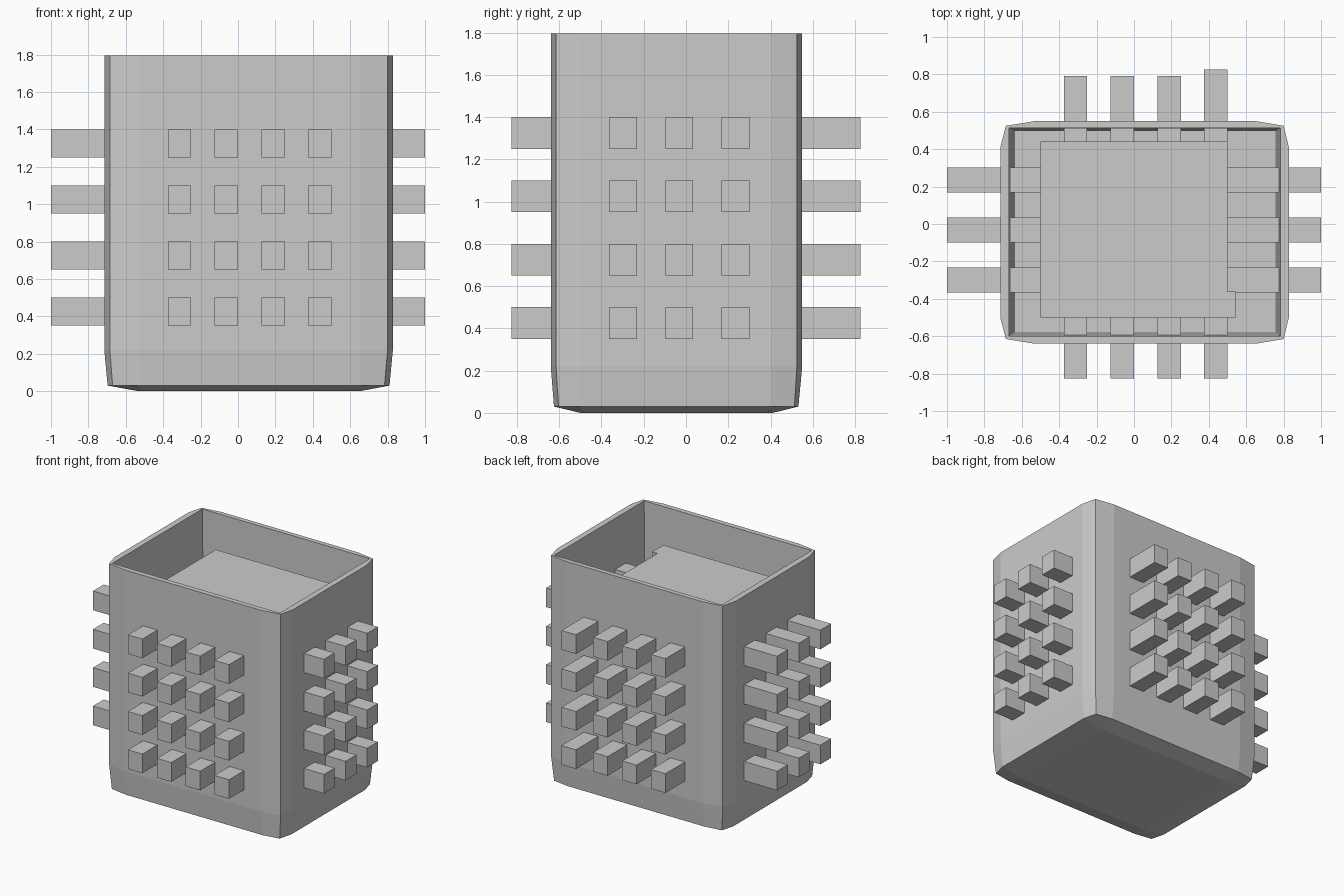
import bpy, bmesh

if "Cube" in bpy.data.objects:
    bpy.data.objects.remove(bpy.data.objects["Cube"])

def make_object(name, bm):
    bmesh.ops.recalc_face_normals(bm, faces=bm.faces)
    mesh = bpy.data.meshes.new(name)
    bm.to_mesh(mesh)
    bm.free()
    obj = bpy.data.objects.new(name, mesh)
    bpy.context.collection.objects.link(obj)
    return obj

def bar(name, x0, x1, y0, y1, z0, z1):
    bm = bmesh.new()
    bmesh.ops.create_cube(bm, size=1)
    for v in bm.verts:
        v.co = (x0 if v.co.x < 0 else x1,
                y0 if v.co.y < 0 else y1,
                z0 if v.co.z < 0 else z1)
    return make_object(name, bm)

# Flat span of the casing sides, shared by every ring
XA, XB, YA, YB = -0.53, 0.65, -0.50, 0.41

def ring(bm, side, corner, z):
    """Twelve points: one per corner and two along each side."""
    sx0, sx1, sy0, sy1 = side
    cx0, cx1, cy0, cy1 = corner
    pts = [(cx0, cy0), (XA, sy0), (XB, sy0),
           (cx1, cy0), (sx1, YA), (sx1, YB),
           (cx1, cy1), (XB, sy1), (XA, sy1),
           (cx0, cy1), (sx0, YB), (sx0, YA)]
    return [bm.verts.new((x, y, z)) for x, y in pts]

def bridge(bm, a, b):
    n = len(a)
    for i in range(n):
        j = (i + 1) % n
        bm.faces.new((a[i], a[j], b[j], b[i]))

# Casing: faceted outer shell, thin rim, tapered cavity
bm = bmesh.new()
full = ((-0.715, 0.828, -0.64, 0.55), (-0.685, 0.80, -0.615, 0.525))
low = ((-0.697, 0.81, -0.625, 0.532), (-0.67, 0.783, -0.603, 0.513))
inner = ((-0.668, 0.782, -0.60, 0.513),) * 2
deep = ((-0.637, 0.757, -0.577, 0.497),) * 2
base = ((XA, XB, YA, YB),)
rings = [ring(bm, *low, 0.03), ring(bm, *full, 0.22), ring(bm, *full, 1.795),
         ring(bm, *inner, 1.795), ring(bm, *deep, 0.05)]
for a, b in zip(rings, rings[1:]):
    bridge(bm, a, b)
bm.faces.new(rings[-1])
# Slightly dished underside
foot = [bm.verts.new((x, y, 0)) for x, y in ((XA, YA), (XB, YA), (XB, YB), (XA, YB))]
r = rings[0]
for k in range(4):
    c = 3 * k
    bm.faces.new((r[c - 1], r[c], r[c + 1], foot[k]))
    bm.faces.new((r[c + 1], r[c + 2], foot[(k + 1) % 4], foot[k]))
bm.faces.new(foot)
make_object("casing", bm)

# Inner block with a small step on its front right corner
bm = bmesh.new()
outline = [(-0.5, -0.5), (0.545, -0.5), (0.545, -0.362),
           (0.5, -0.362), (0.5, 0.44), (-0.5, 0.44)]
lower = [bm.verts.new((x, y, 0.05)) for x, y in outline]
upper = [bm.verts.new((x, y, 1.55)) for x, y in outline]
bridge(bm, lower, upper)
bm.faces.new(lower)
bm.faces.new(upper)
make_object("inner_block", bm)

# Rows of bars passing through all four walls
for row in range(4):
    z0 = 0.35 + 0.3 * row
    z1 = z0 + 0.15
    for col in range(4):
        x0 = -0.375 + 0.25 * col
        x1 = x0 + 0.125
        back_end = 0.825 if col == 3 else 0.79
        bar(f"front_bar_{row}_{col}", x0, x1, -0.825, -0.45, z0, z1)
        bar(f"back_bar_{row}_{col}", x0, x1, 0.4, back_end, z0, z1)
    for col in range(3):
        y0 = -0.365 + 0.267 * col
        y1 = y0 + 0.132
        bar(f"left_bar_{row}_{col}", -1.0, -0.45, y0, y1, z0, z1)
        bar(f"right_bar_{row}_{col}", 0.45, 1.0, y0, y1, z0, z1)
